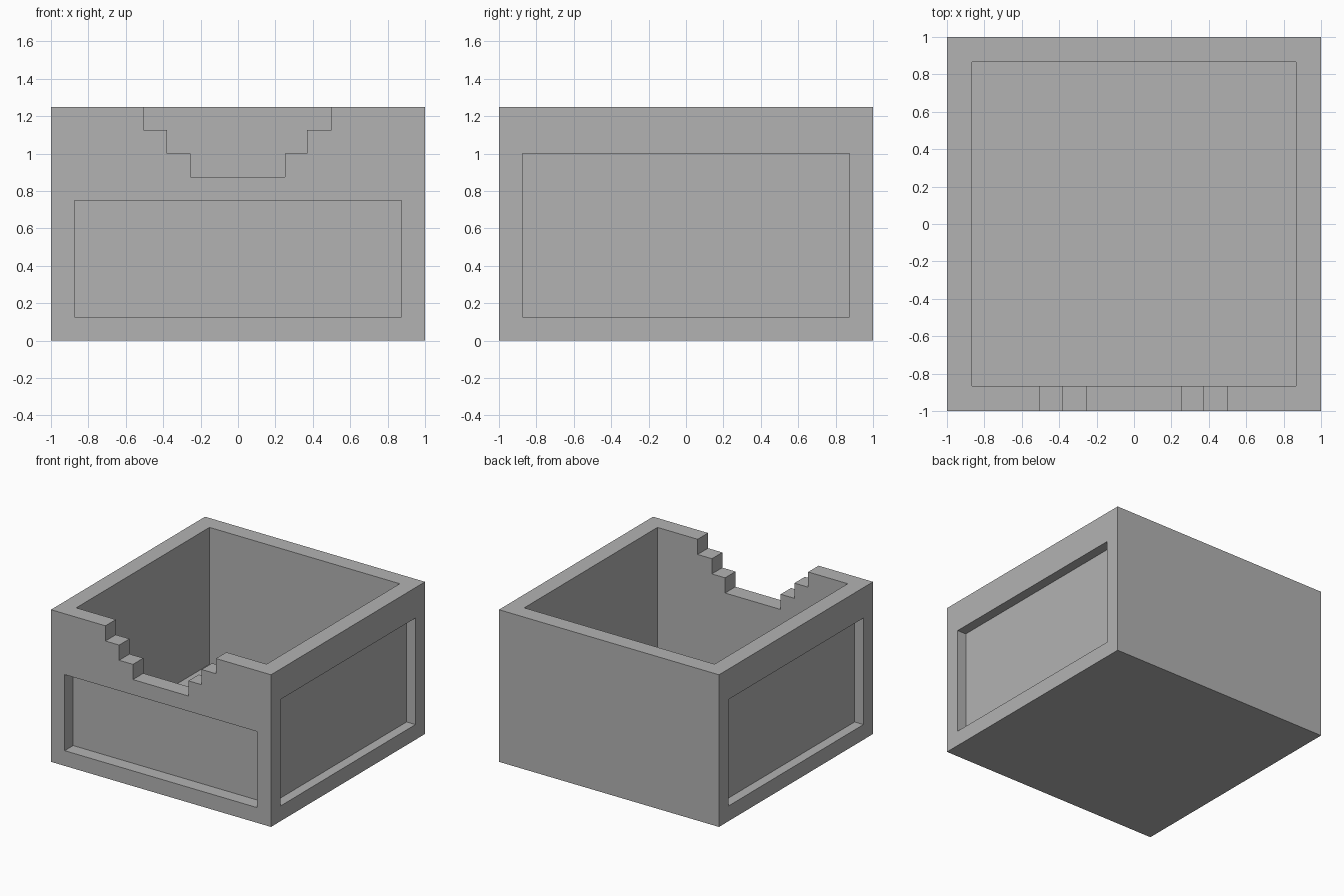
import bpy

default_cube = bpy.data.objects.get("Cube")
if default_cube:
    bpy.data.objects.remove(default_cube, do_unlink=True)

HEIGHT = 1.25
INNER = 0.865   # half width of the cavity
BASE = 0.125    # floor thickness and panel border
PANEL = 0.875   # half width of the recessed panels

grey = bpy.data.materials.new("stone grey")
grey.use_nodes = True
colour = (0.45, 0.45, 0.45, 1)
grey.diffuse_color = colour
grey.node_tree.nodes["Principled BSDF"].inputs["Base Color"].default_value = colour


def box(name, low, high):
    """Box spanning two opposite corners."""
    bpy.ops.mesh.primitive_cube_add(size=1)
    obj = bpy.context.object
    obj.name = name
    obj.location = [(a + b) / 2 for a, b in zip(low, high)]
    obj.scale = [b - a for a, b in zip(low, high)]
    bpy.ops.object.transform_apply(location=True, rotation=False, scale=True)
    obj.data.materials.append(grey)
    return obj


def carve(target, name, low, high):
    """Cut a box out of the target and discard the cutter."""
    cutter = box(name, low, high)
    cutter.hide_render = True
    mod = target.modifiers.new(name, "BOOLEAN")
    mod.operation = "DIFFERENCE"
    mod.solver = "EXACT"
    mod.object = cutter
    bpy.context.view_layer.objects.active = target
    bpy.ops.object.modifier_apply(modifier=mod.name)
    bpy.data.objects.remove(cutter, do_unlink=True)


# Open-topped body
body = box("open_box_body", (-1, -1, 0), (1, 1, HEIGHT))
carve(body, "cavity", (-INNER, -INNER, BASE), (INNER, INNER, 2))

# Stepped opening in the front wall
for left, right, bottom in [(-0.505, 0.5, 1.125), (-0.38, 0.37, 1.0), (-0.255, 0.25, 0.875)]:
    carve(body, "front_step", (left, -1.2, bottom), (right, -0.7, 2))

# Recessed panels on the front and both sides
carve(body, "front_panel", (-PANEL, -1.2, BASE), (PANEL, -0.89, 0.75))
carve(body, "left_panel", (0.92, -PANEL, BASE), (1.2, PANEL, 1.0))
carve(body, "right_panel", (-1.2, -PANEL, BASE), (-0.92, PANEL, 1.0))
